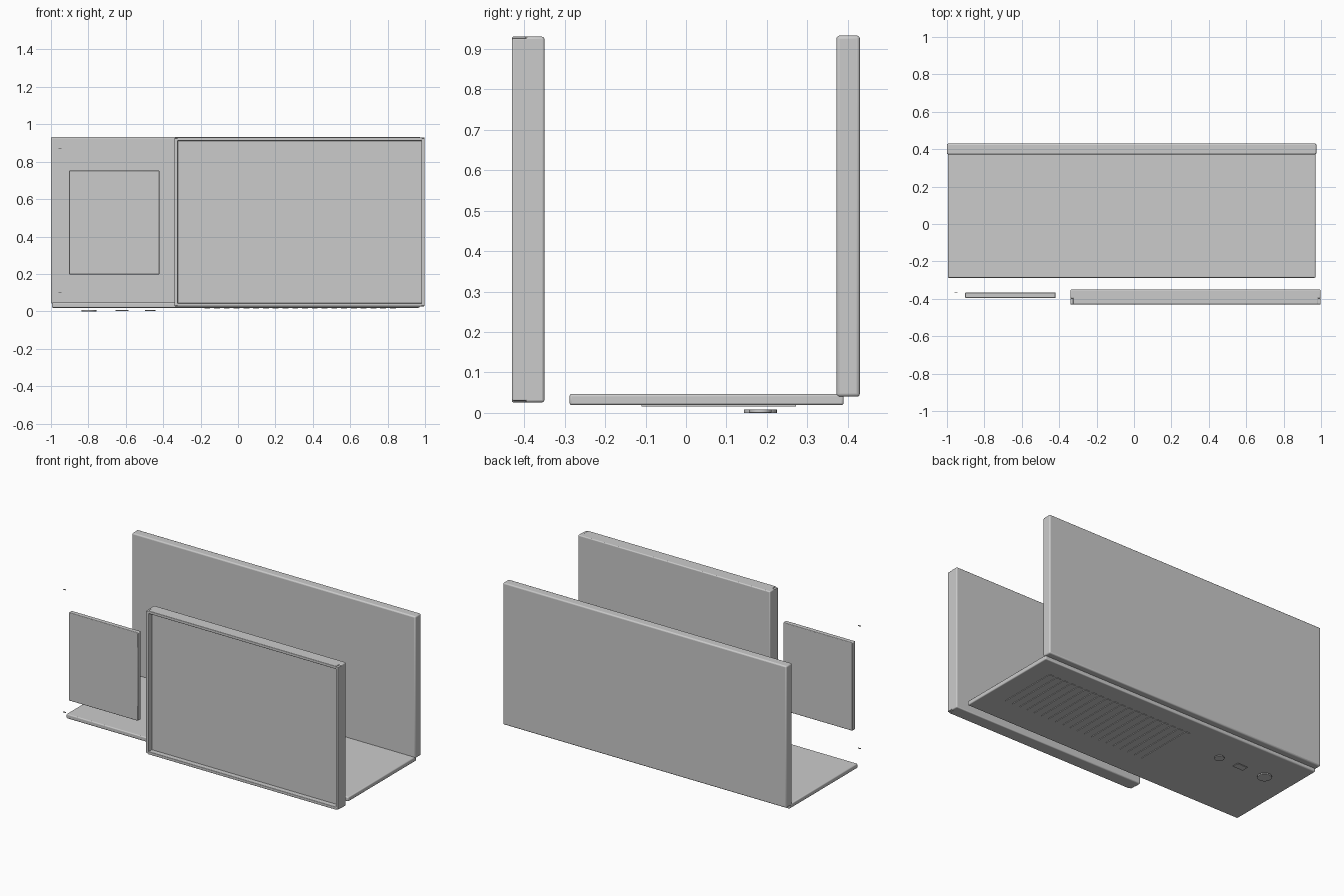
import bpy

if "Cube" in bpy.data.objects:
    bpy.data.objects.remove(bpy.data.objects["Cube"])


def finish(obj, name, bevel, segments=3):
    obj.name = name
    if bevel:
        mod = obj.modifiers.new("soft_edges", "BEVEL")
        mod.width = bevel
        mod.segments = segments
    bpy.ops.object.shade_smooth_by_angle()
    return obj


def box(name, x, y, z, bevel=0.0):
    """Box from (min, max) ranges on each axis."""
    bpy.ops.mesh.primitive_cube_add(size=1, location=[sum(r) / 2 for r in (x, y, z)])
    obj = bpy.context.object
    obj.scale = [r[1] - r[0] for r in (x, y, z)]
    bpy.ops.object.transform_apply(location=False, rotation=False, scale=True)
    return finish(obj, name, bevel)


def disc(name, x, y, radius, z):
    bpy.ops.mesh.primitive_cylinder_add(vertices=24, radius=radius, depth=z[1] - z[0],
                                        location=(x, y, sum(z) / 2))
    return finish(bpy.context.object, name, 0)


# Main shell panels
box("back_panel", (-1.0, 0.975), (0.372, 0.43), (0.04, 0.933), 0.008)
box("bottom_panel", (-0.995, 0.97), (-0.288, 0.39), (0.019, 0.047), 0.006)
box("side_panel", (-0.903, -0.42), (-0.396, -0.366), (0.197, 0.752), 0.004)

# Large front panel with a raised rim
box("front_panel", (-0.34, 0.998), (-0.398, -0.35), (0.026, 0.93), 0.006)
for side, x in (("left", (-0.34, -0.322)), ("right", (0.981, 0.998))):
    box(f"front_rim_{side}", x, (-0.43, -0.388), (0.03, 0.926), 0.003)
for side, z in (("bottom", (0.026, 0.044)), ("top", (0.912, 0.93))):
    box(f"front_rim_{side}", (-0.325, 0.984), (-0.43, -0.385), z, 0.003)

# Tiny corner marks at the far left
for side, z in (("lower", 0.1), ("upper", 0.872)):
    box(f"corner_mark_{side}", (-0.96, -0.943), (-0.37, -0.365), (z - 0.002, z + 0.002))

# Vent slats under the bottom panel
slats = 20
pitch = 1.045 / slats
for i in range(slats):
    x = -0.18 + i * pitch
    box(f"vent_slat_{i + 1}", (x, x + pitch * 0.6), (-0.11, 0.272), (0.0155, 0.0215))

# Connector plates hanging below the bottom panel
disc("large_port", -0.797, 0.184, 0.041, (0.0, 0.008))
box("middle_port", (-0.655, -0.585), (0.163, 0.205), (0.002, 0.007))
disc("small_port", -0.468, 0.184, 0.028, (0.001, 0.008))
